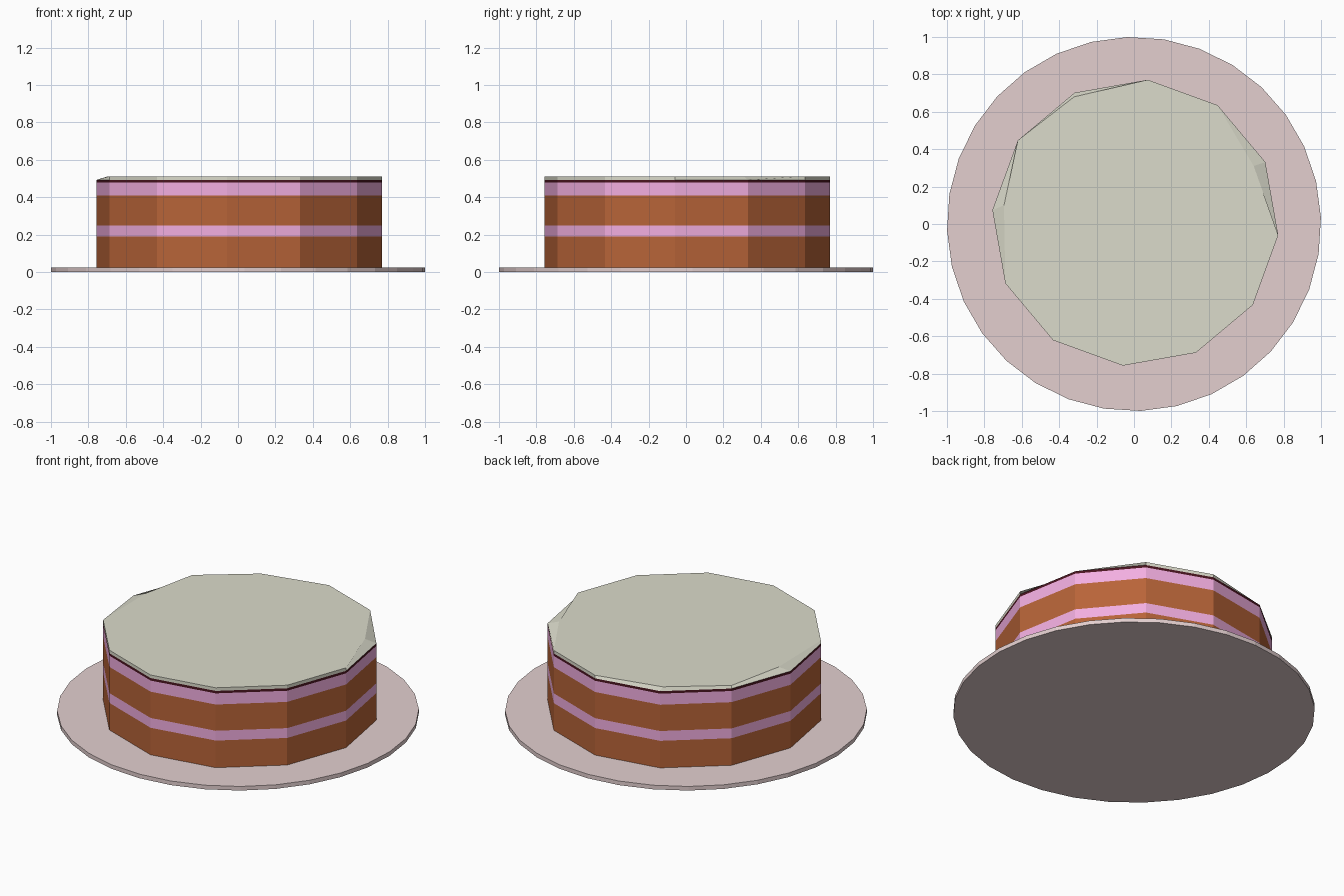
import bpy, bmesh
from math import cos, sin, radians, tau

if "Cube" in bpy.data.objects:
    bpy.data.objects.remove(bpy.data.objects["Cube"])


def material(name, hex_code):
    def lin(c):
        c /= 255
        return c / 12.92 if c <= 0.04045 else ((c + 0.055) / 1.055) ** 2.4
    rgb = [lin(int(hex_code[i:i + 2], 16)) for i in (0, 2, 4)]
    m = bpy.data.materials.new(name)
    m.diffuse_color = (*rgb, 1)
    m.use_nodes = True
    m.node_tree.nodes["Principled BSDF"].inputs["Base Color"].default_value = m.diffuse_color
    return m


def ring(sides, radius, offset, z, centre=0.0):
    return [(centre + radius * cos(offset + tau * i / sides),
             centre + radius * sin(offset + tau * i / sides), z) for i in range(sides)]


def loft(name, rings, mats):
    """Stack rings into a capped solid; mats[i] colours the band above ring i."""
    bm = bmesh.new()
    rows = [[bm.verts.new(p) for p in r] for r in rings]
    slots = list(dict.fromkeys(mats))
    n = len(rows[0])
    for lo, hi, m in zip(rows, rows[1:], mats):
        for i in range(n):
            j = (i + 1) % n
            bm.faces.new((lo[i], lo[j], hi[j], hi[i])).material_index = slots.index(m)
    bm.faces.new(rows[0][::-1]).material_index = slots.index(mats[0])
    bm.faces.new(rows[-1]).material_index = slots.index(mats[-1])
    me = bpy.data.meshes.new(name)
    bm.to_mesh(me)
    bm.free()
    for m in slots:
        me.materials.append(m)
    ob = bpy.data.objects.new(name, me)
    bpy.context.collection.objects.link(ob)
    return ob


china = material("plate_china", "E3CFCF")
sponge = material("sponge", "B86438")
filling = material("pink_filling", "F2AEE0")
jam = material("dark_jam", "4A1420")
icing = material("icing", "DBDBCB")

# Plate
loft("plate", [ring(32, 1.0, radians(2), z) for z in (0, 0.025)], [china])

# Cake: sponge and filling bands, jam line, then the icing
levels = (0.025, 0.19, 0.25, 0.41, 0.478, 0.493)
rings = [ring(12, 0.767, radians(-5), z, 0.007) for z in levels]

# Icing top edge, sagging inward at three corners
top = ring(12, 0.767, radians(-5), 0.512, 0.007)
top[1] = (0.64, 0.31, 0.512)
top[4] = (-0.32, 0.68, 0.512)
top[6] = (-0.695, 0.10, 0.512)
rings.append(top)
loft("cake", rings, [sponge, filling, sponge, filling, jam, icing])
